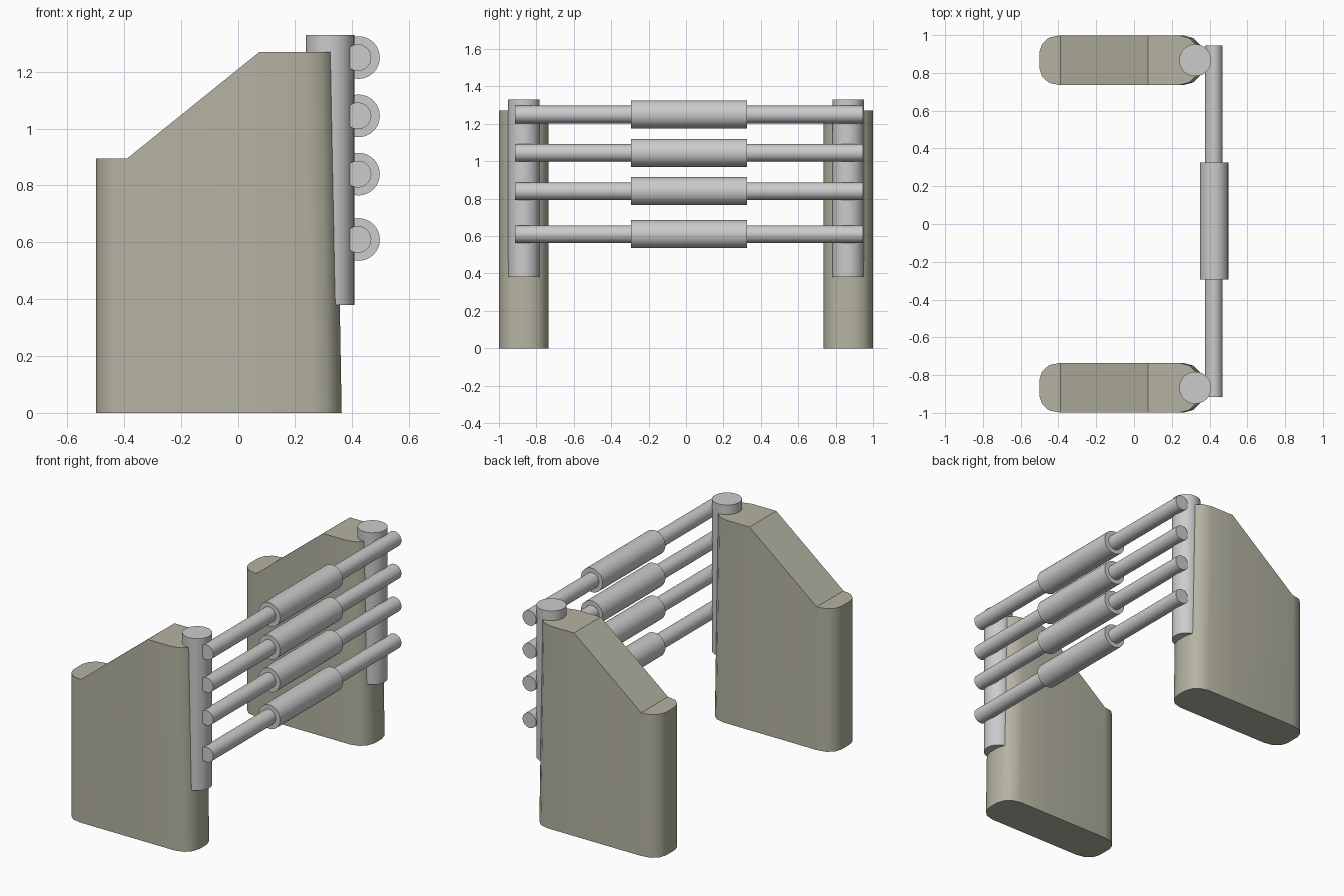
import bpy, bmesh
from math import radians

if "Cube" in bpy.data.objects:
    bpy.data.objects.remove(bpy.data.objects["Cube"])

stone = bpy.data.materials.new("beige_panel")
stone.diffuse_color = (0.46, 0.45, 0.36, 1)
stone.use_nodes = True
stone.node_tree.nodes["Principled BSDF"].inputs["Base Color"].default_value = stone.diffuse_color


def smooth(ob):
    bpy.ops.object.select_all(action='DESELECT')
    ob.select_set(True)
    bpy.context.view_layer.objects.active = ob
    bpy.ops.object.shade_smooth_by_angle(angle=radians(35))


def cylinder(name, r, length, loc, rot=(0, 0, 0)):
    bpy.ops.mesh.primitive_cylinder_add(vertices=32, radius=r, depth=length,
                                        location=loc, rotation=rot)
    ob = bpy.context.object
    ob.name = name
    smooth(ob)
    return ob


# Half outline of a panel in plan (x, half thickness), back end to front end
HALF = [(-0.5, 0.045), (-0.487, 0.085), (-0.45, 0.12), (-0.39, 0.132),
        (0.075, 0.132), (0.26, 0.132), (0.315, 0.117), (0.35, 0.082), (0.365, 0.035)]


def top_z(x):
    t = min(max((x + 0.39) / 0.465, 0), 1)
    return 0.895 + t * 0.375


def panel(name, cy):
    bm = bmesh.new()
    sides = []
    for s in (-1, 1):
        low, high = [], []
        for x, h in HALF:
            low.append(bm.verts.new((x, cy + s * h, 0)))
            # front end leans back slightly towards the top
            tx = x - (0.022 if x > 0.2 else 0)
            high.append(bm.verts.new((tx, cy + s * h, top_z(x))))
        sides.append((low, high))
    (l0, h0), (l1, h1) = sides
    low, high = l0 + l1[::-1], h0 + h1[::-1]
    n = len(low)
    for i in range(n):
        j = (i + 1) % n
        bm.faces.new((low[i], low[j], high[j], high[i]))
    bm.faces.new(low[::-1])
    # top: low cap, slope, high cap
    for a, b in ((0, 3), (3, 4), (4, len(HALF) - 1)):
        bm.faces.new(h0[a:b + 1] + h1[a:b + 1][::-1])
    bmesh.ops.recalc_face_normals(bm, faces=bm.faces)
    me = bpy.data.meshes.new(name)
    bm.to_mesh(me)
    bm.free()
    me.materials.append(stone)
    ob = bpy.data.objects.new(name, me)
    bpy.context.collection.objects.link(ob)
    smooth(ob)


# Side panels and upright posts
for side, s in (("front", -1), ("back", 1)):
    panel(side + "_panel", s * 0.867)
    cylinder(side + "_post", 0.085, 0.95, (0.324, s * 0.867, 0.855))

# Horizontal bars with thicker grip sleeves
for i, z in enumerate((0.61, 0.84, 1.045, 1.25), 1):
    rot = (radians(90), 0, 0)
    cylinder(f"bar_{i}", 0.047, 1.86, (0.422, 0.015, z), rot)
    cylinder(f"sleeve_{i}", 0.075, 0.62, (0.424, 0.015, z), rot)
